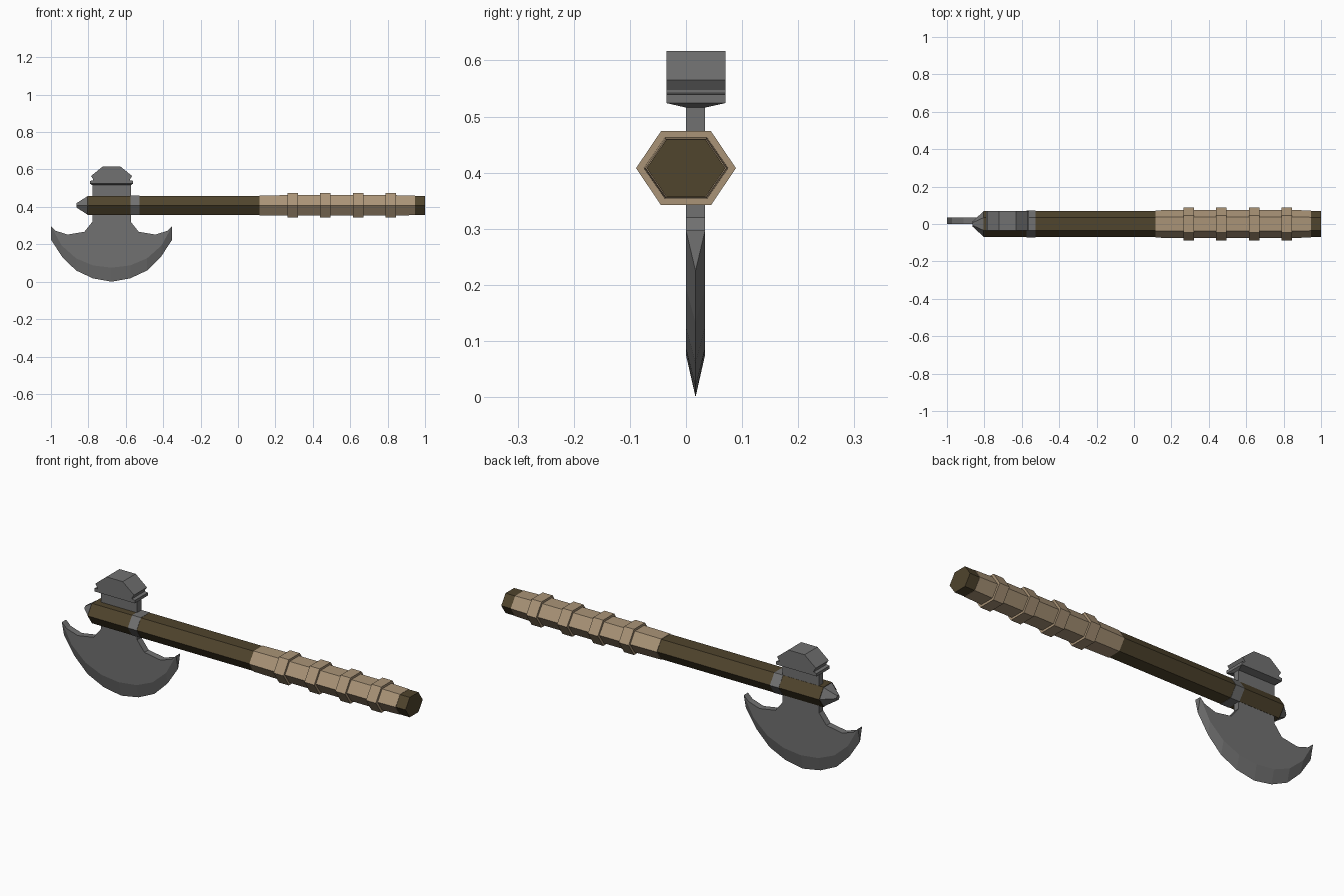
import bpy, bmesh, math

if "Cube" in bpy.data.objects:
    bpy.data.objects.remove(bpy.data.objects["Cube"])

def material(name, rgb):
    m = bpy.data.materials.new(name)
    m.diffuse_color = (*rgb, 1)
    m.use_nodes = True
    m.node_tree.nodes["Principled BSDF"].inputs["Base Color"].default_value = m.diffuse_color
    return m

WOOD = material("dark wood", (0.080, 0.058, 0.026))
WRAP = material("tan leather", (0.40, 0.295, 0.185))
STEEL = material("grey steel", (0.165, 0.165, 0.165))

AXIS_Z = 0.408   # height of the handle axis
HEAD_X = -0.676  # centre of the axe head
Y0, Y1 = 0.0, 0.034  # blade thickness

def finish(bm, name, mats):
    bmesh.ops.recalc_face_normals(bm, faces=bm.faces)
    me = bpy.data.meshes.new(name)
    bm.to_mesh(me)
    bm.free()
    for m in mats:
        me.materials.append(m)
    ob = bpy.data.objects.new(name, me)
    bpy.context.collection.objects.link(ob)
    return ob

def loft(name, rings, mats):
    """Skin a list of equal-length point rings and cap both ends."""
    bm = bmesh.new()
    vs = [[bm.verts.new(p) for p in r] for r in rings]
    n = len(vs[0])
    for a, b in zip(vs, vs[1:]):
        for i in range(n):
            j = (i + 1) % n
            bm.faces.new((a[i], a[j], b[j], b[i]))
    bm.faces.new(vs[0])
    bm.faces.new(vs[-1])
    return finish(bm, name, mats)

def hexagon(x, ry, hz):
    s = hz / math.sin(math.pi / 3)
    return [(x, ry * math.cos(k * math.pi / 3),
             AXIS_Z + s * math.sin(k * math.pi / 3)) for k in range(6)]

def hex_bar(name, sections, mat):
    return loft(name, [hexagon(*s) for s in sections], [mat])

# Handle: steel tip, wood, steel collar, leather wrap with raised bands
hex_bar("handle_tip", [(-0.863, 0.014, 0.012), (-0.803, 0.069, 0.05)], STEEL)
hex_bar("handle_wood", [(-0.805, 0.07, 0.051), (1.0, 0.07, 0.051)], WOOD)
hex_bar("handle_collar", [(-0.576, 0.0715, 0.052), (-0.526, 0.0715, 0.052)], STEEL)
hex_bar("grip_wrap", [(0.115, 0.073, 0.053), (0.29, 0.076, 0.055),
                      (0.815, 0.076, 0.055), (0.945, 0.072, 0.052)], WRAP)
for i in range(4):
    c = 0.292 + 0.175 * i
    hex_bar(f"grip_band_{i + 1}", [(c - 0.028, 0.089, 0.066), (c + 0.028, 0.089, 0.066)], WRAP)

# Neck passing through the handle
loft("head_neck", [[(HEAD_X + sx * 0.103, y, z) for sx, y in
                    ((-1, Y0), (1, Y0), (1, Y1), (-1, Y1))] for z in (0.315, 0.517)], [STEEL])

# Hammer poll on top: rectangles stacked upwards (half width, y min, y max, z)
poll = [(0.103, Y0, Y1, 0.516), (0.115, -0.035, 0.07, 0.524), (0.115, -0.035, 0.07, 0.539),
        (0.098, -0.035, 0.07, 0.542), (0.098, -0.035, 0.07, 0.547),
        (0.110, -0.035, 0.07, 0.565), (0.046, -0.035, 0.07, 0.617)]
loft("hammer_poll", [[(HEAD_X - h, a, z), (HEAD_X + h, a, z), (HEAD_X + h, b, z),
                      (HEAD_X - h, b, z)] for h, a, b, z in poll], [STEEL])

# Blade: right half profiles, mirrored about the head centre
back = [(0.103, 0.32), (0.145, 0.267), (0.235, 0.252), (0.298, 0.272), (0.324, 0.297)]
shoulder = [(0.324, 0.297), (0.268, 0.195), (0.19, 0.125), (0.10, 0.087), (0, 0.075)]
edge = [(0.324, 0.225), (0.264, 0.133), (0.19, 0.06), (0.10, 0.018), (0, 0.0)]

def mirrored(half):
    return half + [(-x, z) for x, z in reversed(half[:-1])]

bm = bmesh.new()
ym = (Y0 + Y1) / 2
cut = [bm.verts.new((HEAD_X + x, ym, z)) for x, z in mirrored(edge)]
sh = mirrored(shoulder)
bk = [(-x, z) for x, z in reversed(back[:-1])] + back[:-1]
sides = []
for y in (Y0, Y1):
    s = [bm.verts.new((HEAD_X + x, y, z)) for x, z in sh]
    b = [bm.verts.new((HEAD_X + x, y, z)) for x, z in bk]
    bm.faces.new(s + b)                       # flat cheek
    for i in range(len(s) - 1):               # sharpened bevel
        bm.faces.new((s[i], s[i + 1], cut[i + 1], cut[i]))
    sides.append((s, b))
(s0, b0), (s1, b1) = sides
rim0, rim1 = [s0[-1]] + b0 + [s0[0]], [s1[-1]] + b1 + [s1[0]]
for i in range(len(rim0) - 1):                # back rim
    bm.faces.new((rim0[i], rim0[i + 1], rim1[i + 1], rim1[i]))
for k in (0, -1):                             # horn ends
    bm.faces.new((s0[k], s1[k], cut[k]))
bmesh.ops.triangulate(bm, faces=[f for f in bm.faces if len(f.verts) > 4])
finish(bm, "axe_blade", [STEEL])
